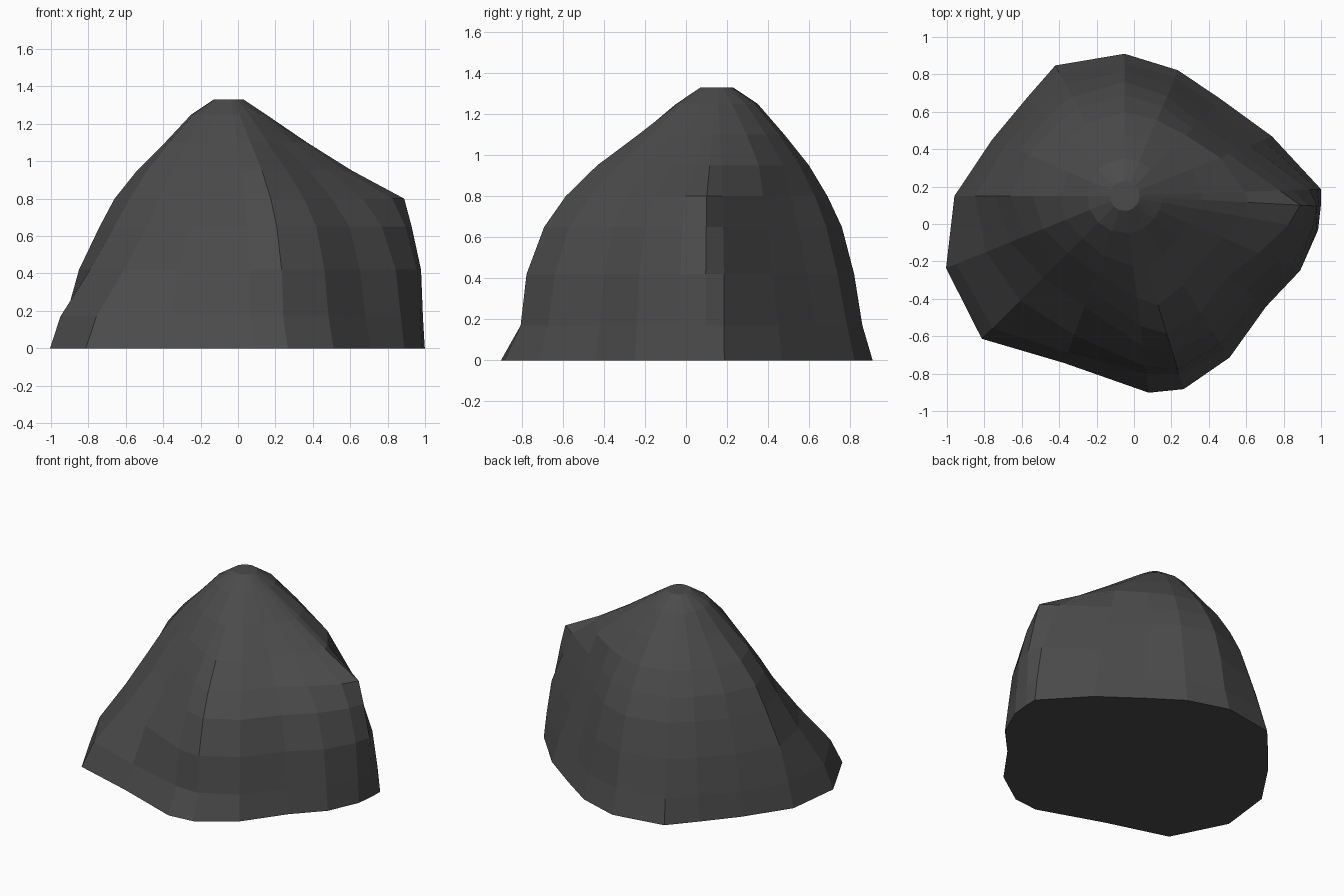
import bpy, bmesh
from math import cos, sin, radians

CX, CY = -0.05, 0.15   # the rings are centred under the peak
angles = [2, 22, 45, 67, 90, 118, 135, 157, 180, 202, 225, 250, 277, 287, 303, 322, 337, 350, 357]
N = len(angles)

# Height of each cross-section, and its radius at every angle
sections = [
    (0.00, [1.05, .85, .73, .73, .76, .79, .74, .77, .91, 1.03, 1.08, .95, 1.06, 1.08, 1.03, .96, 1.02, 1.05, 1.05]),
    (0.17, [1.03, .80, .68, .69, .71, .745, .71, .745, .87, .97, 1.0, .89, .96, 1.0, .98, .93, 1.0, 1.04, 1.04]),
    (0.42, [.99, .72, .62, .64, .67, .67, .66, .69, .80, .80, .79, .79, .92, .97, .94, .89, .97, 1.02, 1.03]),
    (0.65, [.90, .65, .56, .58, .61, .60, .59, .62, .69, .66, .62, .63, .81, .88, .86, .82, .89, .96, .98]),
    (0.80, [.83, .60, .51, .52, .54, .53, .53, .56, .61, .57, .53, .53, .70, .77, .74, .70, .78, .89, .94]),
    (0.95, [.64, .55, .46, .44, .45, .44, .44, .46, .49, .47, .43, .44, .55, .61, .57, .54, .57, .63, .66]),
    (1.10, [.42, .39, .34, .33, .33, .32, .33, .33, .34, .34, .32, .34, .38, .40, .38, .36, .38, .41, .42]),
    (1.25, [.20] * N),
    (1.33, [.08] * N),
]

# Loft the boulder through its cross-sections and close both ends
bm = bmesh.new()
rings = [[bm.verts.new((CX + r * cos(radians(a)), CY + r * sin(radians(a)), z))
          for a, r in zip(angles, radii)] for z, radii in sections]
for low, high in zip(rings, rings[1:]):
    for i in range(N):
        j = (i + 1) % N
        bm.faces.new((low[i], low[j], high[j], high[i]))
bm.faces.new(rings[0][::-1])
bm.faces.new(rings[-1])
bmesh.ops.recalc_face_normals(bm, faces=bm.faces[:])

mesh = bpy.data.meshes.new("boulder")
bm.to_mesh(mesh)
bm.free()
boulder = bpy.data.objects.new("boulder", mesh)
bpy.context.collection.objects.link(boulder)

# Dark stone
stone = bpy.data.materials.new("dark_stone")
stone.diffuse_color = (0.07, 0.07, 0.07, 1)
mesh.materials.append(stone)
